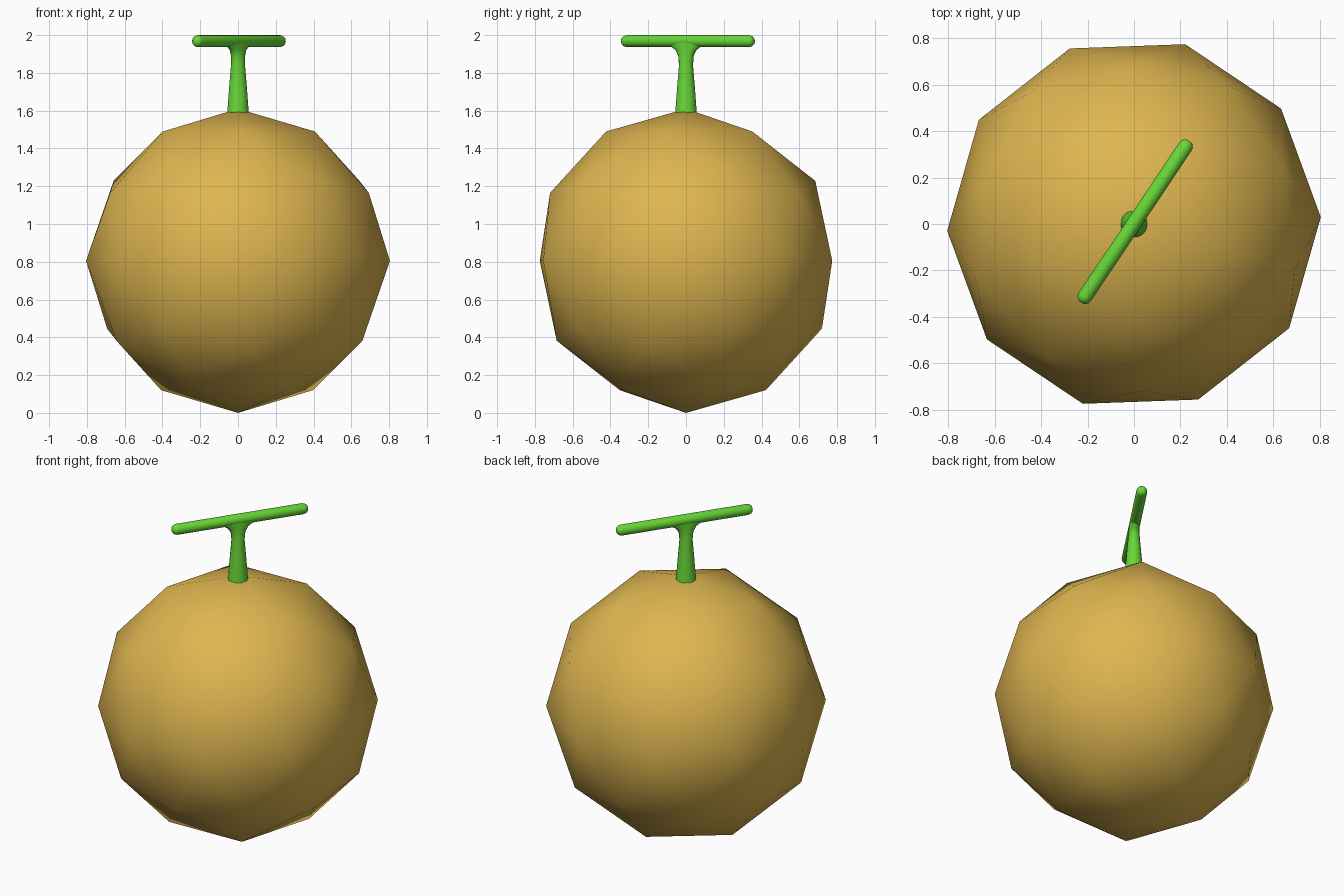
import bpy, bmesh, math
from mathutils import Matrix, Vector

if "Cube" in bpy.data.objects:
    bpy.data.objects.remove(bpy.data.objects["Cube"])

RADIUS = 0.805
BAR_ANGLE = math.radians(56.2)


def make_material(name, color):
    mat = bpy.data.materials.new(name)
    mat.use_nodes = True
    mat.diffuse_color = color
    mat.node_tree.nodes["Principled BSDF"].inputs["Base Color"].default_value = color
    return mat


def loft(name, sections, matrix, mat, sides=16):
    """Skin elliptical rings (height, half width x, half width y) along local z."""
    bm = bmesh.new()
    rings = []
    for h, rx, ry in sections:
        angles = [2 * math.pi * i / sides for i in range(sides)]
        rings.append([bm.verts.new(matrix @ Vector((rx * math.cos(a), ry * math.sin(a), h)))
                      for a in angles])
    for low, high in zip(rings, rings[1:]):
        for i in range(sides):
            j = (i + 1) % sides
            bm.faces.new((low[i], low[j], high[j], high[i]))
    bm.faces.new(rings[0][::-1])
    bm.faces.new(rings[-1])
    bmesh.ops.recalc_face_normals(bm, faces=bm.faces)
    mesh = bpy.data.meshes.new(name)
    bm.to_mesh(mesh)
    bm.free()
    obj = bpy.data.objects.new(name, mesh)
    bpy.context.collection.objects.link(obj)
    mesh.materials.append(mat)
    bpy.ops.object.select_all(action="DESELECT")
    obj.select_set(True)
    bpy.context.view_layer.objects.active = obj
    bpy.ops.object.shade_smooth_by_angle(angle=math.radians(50))
    return obj


rind = make_material("golden rind", (0.73, 0.465, 0.08, 1))
green = make_material("stem green", (0.138, 0.68, 0.038, 1))

# Round fruit: coarse faceted outline with smooth shading
bpy.ops.mesh.primitive_ico_sphere_add(subdivisions=2, radius=RADIUS,
                                      location=(0, 0, RADIUS),
                                      rotation=(0, 0, math.radians(-15.9)))
fruit = bpy.context.object
fruit.name = "fruit_body"
fruit.data.materials.append(rind)
bpy.ops.object.shade_smooth()

# Upright stem, tapering and then flaring into the crossbar
turn = Matrix.Rotation(BAR_ANGLE, 4, "Z")
loft("stem", [(1.59, 0.058, 0.058), (1.72, 0.048, 0.048), (1.84, 0.038, 0.038),
              (1.89, 0.044, 0.034), (1.92, 0.062, 0.032), (1.94, 0.095, 0.031),
              (1.965, 0.13, 0.029)], turn, green)

# Crossbar with rounded ends, laid along the turned direction
half, r = 0.418, 0.032
end = [(half, 0.3), (half - 0.004, 0.6), (half - 0.014, 0.88), (half - 0.03, 1.0)]
bar = [(-h, r * k, r * k) for h, k in end] + [(h, r * k, r * k) for h, k in reversed(end)]
lay = Matrix.Translation((0.005, 0.01, 2 - r)) @ turn @ Matrix.Rotation(math.pi / 2, 4, "Y")
loft("stem_crossbar", bar, lay, green)
